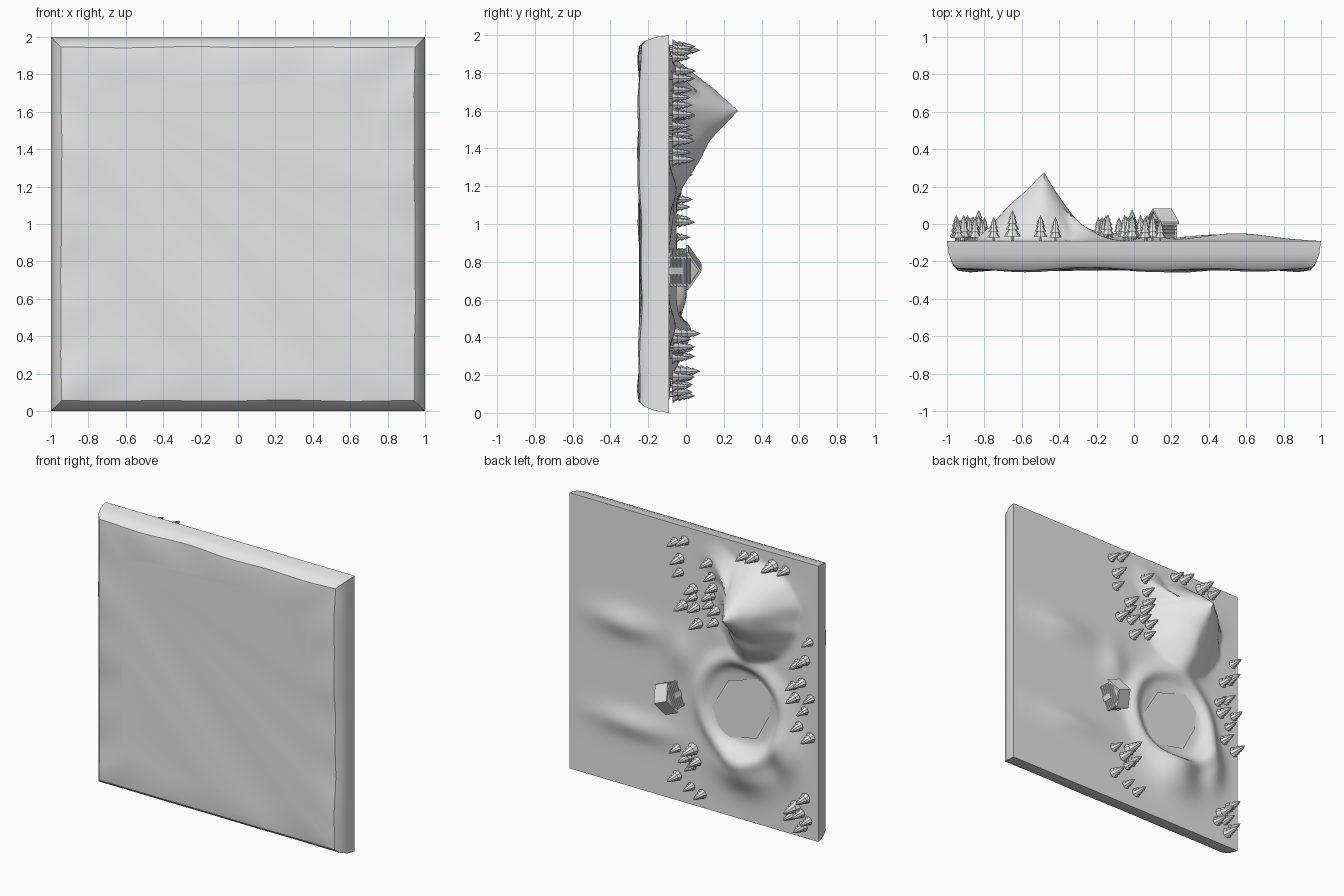
import bpy, bmesh, math
from mathutils import Matrix, Vector, noise

if "Cube" in bpy.data.objects:
    bpy.data.objects.remove(bpy.data.objects["Cube"], do_unlink=True)

GROUND = -0.09   # y of the flat ground; the land rises towards +y

grey = bpy.data.materials.new("plain grey")
grey.use_nodes = True
grey.diffuse_color = (0.8, 0.8, 0.8, 1)
grey.node_tree.nodes["Principled BSDF"].inputs["Base Color"].default_value = (0.8, 0.8, 0.8, 1)


def finish(name, bm, smooth=None, recalc=True):
    if recalc:
        bmesh.ops.recalc_face_normals(bm, faces=bm.faces[:])
    mesh = bpy.data.meshes.new(name)
    bm.to_mesh(mesh)
    bm.free()
    mesh.materials.append(grey)
    obj = bpy.data.objects.new(name, mesh)
    bpy.context.collection.objects.link(obj)
    if smooth:
        bpy.ops.object.select_all(action='DESELECT')
        obj.select_set(True)
        bpy.context.view_layer.objects.active = obj
        bpy.ops.object.shade_smooth_by_angle(angle=math.radians(smooth))
    return obj


def smoothstep(a, b, t):
    t = min(1, max(0, (t - a) / (b - a)))
    return t * t * (3 - 2 * t)


def bump(x, z, cx, cz, rx, rz, h):
    return h * math.exp(-((x - cx) / rx) ** 2 - ((z - cz) / rz) ** 2)


def height(x, z):
    # mountain: lopsided cone, steeper towards +x
    dx, dz = x + 0.48, z - 1.6
    u = dx / (0.31 if dx > 0 else 0.37)
    v = dz / (0.31 if dz > 0 else 0.42)
    t = math.hypot(u, v)
    east = max(0, u) / (t + 1e-6)
    rough = 0.035 * noise.noise(Vector((x * 9, z * 9, 0.3))) * smoothstep(0, 0.4, t)
    h = 0.36 * max(0, 1 - t + rough) ** (1.05 + 0.45 * east) if t < 1.1 else 0
    # spur running from the peak to the upper corner
    a, d = Vector((-0.48, 1.6)), Vector((0.36, 0.28))
    s = (Vector((x, z)) - a).dot(d) / d.length_squared
    if 0 < s < 1.15:
        off = (Vector((x, z)) - a - s * d).length
        crest = 0.30 * max(0, 1 - s / 1.15) ** 1.8
        h = max(h, crest * max(0, 1 - off / 0.13))
    # shoulder, southern hills and low rolling ground
    h += bump(x, z, -0.62, 1.7, 0.2, 0.12, 0.02)
    h += bump(x, z, -0.45, 1.26, 0.18, 0.12, 0.05)
    h += bump(x, z, -0.42, 0.38, 0.2, 0.15, 0.095)
    h += bump(x, z, -0.75, 0.58, 0.1, 0.17, 0.07)
    h += bump(x, z, 0.55, 1.18, 0.25, 0.1, 0.04)
    h += bump(x, z, 0.1, 1.08, 0.1, 0.15, 0.025)
    h += bump(x, z, 0.48, 0.46, 0.3, 0.09, 0.035)
    # lake basin with a raised bank
    e = math.hypot((x + 0.4) / 0.25, (z - 0.81) / 0.26)
    h += 0.04 * math.exp(-((e - 1.35) / 0.25) ** 2)
    h = h * smoothstep(0.85, 1.3, e) - 0.006 * (1 - smoothstep(0.7, 1.0, e))
    return h * smoothstep(0, 0.1, min(1 - abs(x), 1 - abs(z - 1)))


# land surface
bm = bmesh.new()
bmesh.ops.create_grid(bm, x_segments=100, y_segments=100, size=1)
for v in bm.verts:
    x, z = v.co.x, v.co.y + 1
    v.co = (x, GROUND + height(x, z), z)
bmesh.ops.reverse_faces(bm, faces=bm.faces[:])
finish("land", bm, 40, recalc=False)

# slab under the land: square rings with a softly uneven rim
N = 24
bm = bmesh.new()
previous = None
for size, y, wave in [(1, GROUND, 0), (0.99, -0.16, 0), (0.97, -0.215, 0.003), (0.945, -0.241, 0.006),
                      (0.88, -0.248, 0.008), (0.76, -0.246, 0.002)]:
    ring = []
    for side in range(4):
        rot = Matrix.Rotation(side * math.pi / 2, 2)
        for i in range(N):
            p = rot @ Vector((-1 + 2 * i / N, -1))
            w = wave * (math.sin(p.x * 9 + p.y * 4) + 0.6 * math.sin(p.y * 13 - p.x * 5))
            ring.append(bm.verts.new((p.x * (size + w * 0.4), y + w, 1 + p.y * (size + w * 0.4))))
    if previous:
        for i in range(4 * N):
            j = (i + 1) % (4 * N)
            bm.faces.new((previous[i], previous[j], ring[j], ring[i]))
    previous = ring
bm.faces.new(previous)
finish("slab", bm, 35)

# lake
bm = bmesh.new()
shore = [(-.15, .76), (-.28, .98), (-.53, 1.06), (-.63, .98), (-.61, .81), (-.51, .62), (-.23, .56)]
face = bm.faces.new([bm.verts.new((x, GROUND + 0.005, z)) for x, z in shore])
if face.normal.y == 0:
    face.normal_update()
if face.normal.y < 0:
    bmesh.ops.reverse_faces(bm, faces=[face])
finish("lake", bm, recalc=False)

# fir tree: a trunk and stacked cones, one unit tall along +y
UP = Matrix.Rotation(-math.pi / 2, 4, 'X')


def cone(bm, r1, r2, base, top, sides):
    bmesh.ops.create_cone(bm, cap_ends=True, segments=sides, radius1=r1, radius2=r2, depth=top - base,
                          matrix=UP @ Matrix.Translation((0, 0, (base + top) / 2)))


bm = bmesh.new()
cone(bm, 0.05, 0.05, -0.1, 0.25, 6)
for r1, r2, base, top in [(0.27, 0.1, 0.14, 0.42), (0.22, 0.08, 0.36, 0.6),
                          (0.17, 0.06, 0.55, 0.78), (0.12, 0, 0.73, 1)]:
    cone(bm, r1, r2, base, top, 8)
first = finish("fir_tree", bm)

groves = {
    "north": [(.14, 1.88), (.06, 1.91), (.10, 1.77), (.10, 1.67), (-.14, 1.81), (-.01, 1.58), (-.16, 1.71),
              (-.17, 1.63), (.07, 1.44), (-.01, 1.52), (-.03, 1.45), (-.15, 1.57), (-.14, 1.50), (-.19, 1.47),
              (-.05, 1.34), (-.18, 1.38), (-.42, 1.93), (-.50, 1.94), (-.65, 1.92), (-.75, 1.91)],
    "lakeside": [(-.94, 1.44), (-.85, 1.26), (-.91, 1.30), (-.81, 1.09), (-.88, 1.13), (-.83, 1.01),
                 (-.95, 1.03), (-.86, .81), (-.95, .75), (-.90, .93)],
    "south": [(.12, .39), (-.01, .42), (.035, .35), (0, .29), (-.04, .335), (.12, .19), (.01, .14), (-.08, .11),
              (-.91, .30), (-.83, .22), (-.87, .18), (-.89, .09), (-.93, .14), (-.80, .15)],
}
for grove, spots in groves.items():
    for i, (x, z) in enumerate(spots):
        tree = bpy.data.objects.new(f"fir_tree_{grove}_{i + 1}", first.data)
        bpy.context.collection.objects.link(tree)
        tall = 0.165 if (x, z) in [(-.01, .42), (-.83, .22), (-.65, 1.92)] else 0.115 + 0.012 * (i % 3)
        tree.location = (x, GROUND + height(x, z), z)
        tree.scale = (tall, tall, tall)
bpy.data.objects.remove(first, do_unlink=True)

# cabin frame: local x along the ridge, y up from the ground, z across
PLACE = Matrix.Translation((0.15, GROUND, 0.77)) @ Matrix.Rotation(math.radians(22), 4, 'Y')


def prism(name, outline, half):
    """Extrude an outline in (across, up) along the ridge."""
    bm = bmesh.new()
    ends = [[bm.verts.new((x, up, across)) for across, up in outline] for x in (-half, half)]
    n = len(outline)
    for end in ends:
        bm.faces.new(end)
    for i in range(n):
        j = (i + 1) % n
        bm.faces.new((ends[0][i], ends[0][j], ends[1][j], ends[1][i]))
    bm.transform(PLACE)
    return finish(name, bm)


prism("cabin_walls", [(-.078, -.01), (.078, -.01), (.078, .115), (0, .16), (-.078, .115)], 0.042)
for name, s in (("roof_slope_lower", -1), ("roof_slope_upper", 1)):
    prism(name, [(0, .172), (s * .1075, .102), (s * .1075, .09), (0, .158)], 0.054)

# log courses with ends crossing at the corners
bm = bmesh.new()
for k in range(6):
    up = 0.012 + 0.018 * k
    for s in (-1, 1):
        for axis, length, centre in (('Y', 0.106, (0, up, s * 0.078)), ('X', 0.18, (s * 0.042, up + 0.004, 0))):
            turn = Matrix.Rotation(math.pi / 2, 4, 'Y') if axis == 'Y' else Matrix()
            bmesh.ops.create_cone(bm, cap_ends=True, segments=8, radius1=0.008, radius2=0.008, depth=length,
                                  matrix=PLACE @ Matrix.Translation(centre) @ turn)
finish("cabin_logs", bm)

# door plate on the gable end
prism("cabin_door", [(-.02, .0), (.02, .0), (.02, .075), (-.02, .075)], 0.052)
